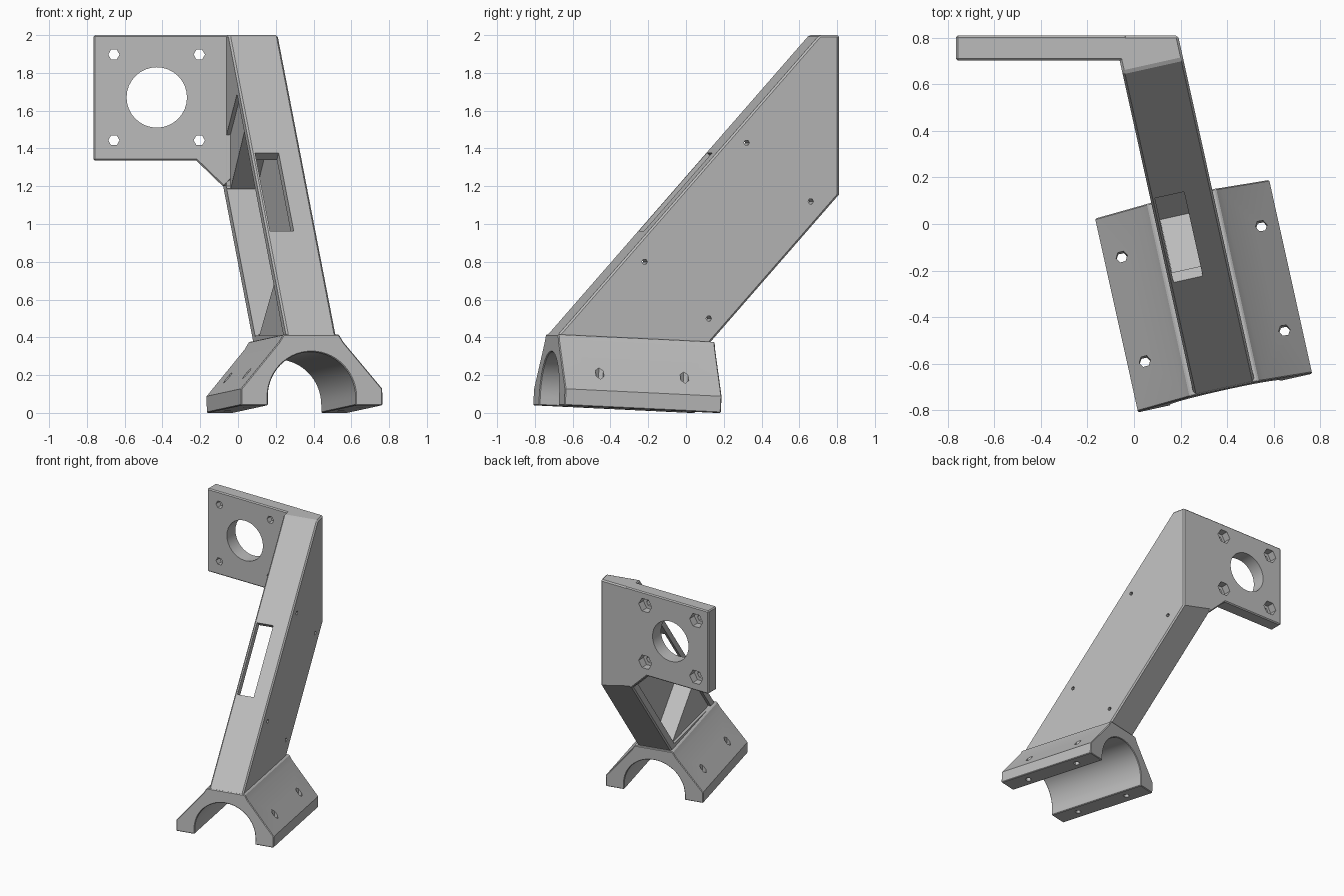
import bpy, bmesh, math
from math import radians, cos, sin, pi
from mathutils import Matrix, Vector

cube = bpy.data.objects.get("Cube")
if cube:
    bpy.data.objects.remove(cube, do_unlink=True)

grey = bpy.data.materials.new("plain grey")
grey.use_nodes = True
grey.diffuse_color = (0.5, 0.5, 0.5, 1)
grey.node_tree.nodes["Principled BSDF"].inputs["Base Color"].default_value = (0.5, 0.5, 0.5, 1)

WORLD = Matrix.Identity(4)
ARM = Matrix.Rotation(radians(12.5), 4, 'Z')          # local x across, y along the arm
BASE = ARM @ Matrix.Translation((0.225, -0.794, 0.04)) @ Matrix.Rotation(radians(-2.7), 4, 'X')


def prism(name, points, lo, hi, axis, frame):
    """Extrude a flat outline from lo to hi along one axis of a frame."""
    place = {'x': lambda a, b, t: (t, a, b),
             'y': lambda a, b, t: (a, t, b),
             'z': lambda a, b, t: (a, b, t)}[axis]
    bm = bmesh.new()
    rings = [[bm.verts.new(frame @ Vector(place(a, b, t))) for a, b in points] for t in (lo, hi)]
    bm.faces.new(rings[0])
    bm.faces.new(rings[1])
    n = len(points)
    for i in range(n):
        j = (i + 1) % n
        bm.faces.new((rings[0][i], rings[0][j], rings[1][j], rings[1][i]))
    bmesh.ops.recalc_face_normals(bm, faces=bm.faces)
    mesh = bpy.data.meshes.new(name)
    bm.to_mesh(mesh)
    bm.free()
    obj = bpy.data.objects.new(name, mesh)
    bpy.context.collection.objects.link(obj)
    mesh.materials.append(grey)
    return obj


def ring(a, b, radius, sides):
    return [(a + radius * cos(2 * pi * i / sides), b + radius * sin(2 * pi * i / sides))
            for i in range(sides)]


def apply(obj, mod):
    bpy.context.view_layer.objects.active = obj
    bpy.ops.object.modifier_apply(modifier=mod.name)


def bevel(obj, width=0.01):
    mod = obj.modifiers.new("edge", 'BEVEL')
    mod.width, mod.segments = width, 1
    mod.limit_method, mod.angle_limit = 'ANGLE', radians(45)
    apply(obj, mod)


def cut(obj, points, lo, hi, axis, frame):
    cutter = prism("cutter", points, lo, hi, axis, frame)
    cutter.hide_render = True
    mod = obj.modifiers.new("cut", 'BOOLEAN')
    mod.operation, mod.solver, mod.object = 'DIFFERENCE', 'EXACT', cutter
    apply(obj, mod)
    bpy.data.objects.remove(cutter, do_unlink=True)


def finish(obj):
    bpy.ops.object.select_all(action='DESELECT')
    obj.select_set(True)
    bpy.context.view_layer.objects.active = obj
    bpy.ops.object.shade_smooth_by_angle(angle=radians(15))


# Saddle base: half outline mirrored, with a half-round channel below
half = [(0.383, 0), (0.383, 0.088), (0.175, 0.335), (0.15, 0.376)]
arch = [(-0.238 * cos(pi * i / 28), 0.045 + 0.238 * sin(pi * i / 28)) for i in range(29)]
outline = half + [(-a, b) for a, b in reversed(half)] + [(-0.238, 0)] + arch + [(0.238, 0)]
base = prism("saddle_base", outline, 0, 0.85, 'y', BASE)
bevel(base, 0.005)
for side in (-1, 1):
    for along in (0.2, 0.66):
        cut(base, ring(side * 0.307, along, 0.025, 6), -0.1, 0.5, 'z', BASE)
finish(base)

# Arm: slanted box, trimmed square to the mounting plate
arm = prism("arm", [(-0.775, 0.335), (-0.775, 0.41), (0.645, 2), (1, 2), (1, 1.434),
                    (0.05, 0.37), (0.05, 0.335)], 0.092, 0.36, 'x', ARM)
bm = bmesh.new()
bm.from_mesh(arm.data)
trim = bmesh.ops.bisect_plane(bm, geom=bm.verts[:] + bm.edges[:] + bm.faces[:],
                              plane_co=(0, 0.81, 0), plane_no=(0, 1, 0), clear_outer=True)
bmesh.ops.holes_fill(bm, edges=[e for e in bm.edges if e.is_boundary], sides=0)
bmesh.ops.recalc_face_normals(bm, faces=bm.faces)
bm.to_mesh(arm.data)
bm.free()
bevel(arm)

# Shallow lid recess on the open side, then the deep pocket square to the arm
cut(arm, [(-0.696, 0.41), (0.44, 1.687), (0.698, 1.47), (0.698, 1.2), (-0.001, 0.41)],
    0, 0.113, 'x', ARM)
cut(arm, [(-0.42, 0.72), (0.303, 1.533), (0.69, 1.185), (-0.006, 0.405)], 0, 0.255, 'x', ARM)

# Slot through the front wall
nu, nz = -0.075, 0.066
cut(arm, [(-0.28 + nu, 0.96 + nz), (0.09 + nu, 1.376 + nz),
          (0.09 - nu, 1.376 - nz), (-0.28 - nu, 0.96 - nz)], 0.112, 0.24, 'x', ARM)

# Small screw holes in the side wall
for u, z in ((0.249, 1.43), (0.597, 1.12), (-0.304, 0.8), (0.044, 0.5)):
    cut(arm, ring(u, z, 0.015, 6), 0, 0.5, 'x', ARM)
finish(arm)

# Mounting plate with a corner gusset
plate = prism("mounting_plate", [(-0.765, 1.335), (-0.22, 1.335), (-0.075, 1.195),
                                 (-0.03, 1.24), (-0.03, 2), (-0.765, 2)], 0.702, 0.81, 'y', WORLD)
bevel(plate, 0.008)
cut(plate, ring(-0.43, 1.67, 0.16, 32), 0.6, 0.9, 'y', WORLD)
for x in (-0.657, -0.205):
    for z in (1.443, 1.897):
        cut(plate, ring(x, z, 0.03, 6), 0.6, 0.9, 'y', WORLD)
        cut(plate, ring(x, z, 0.058, 6), 0.75, 0.9, 'y', WORLD)
finish(plate)
